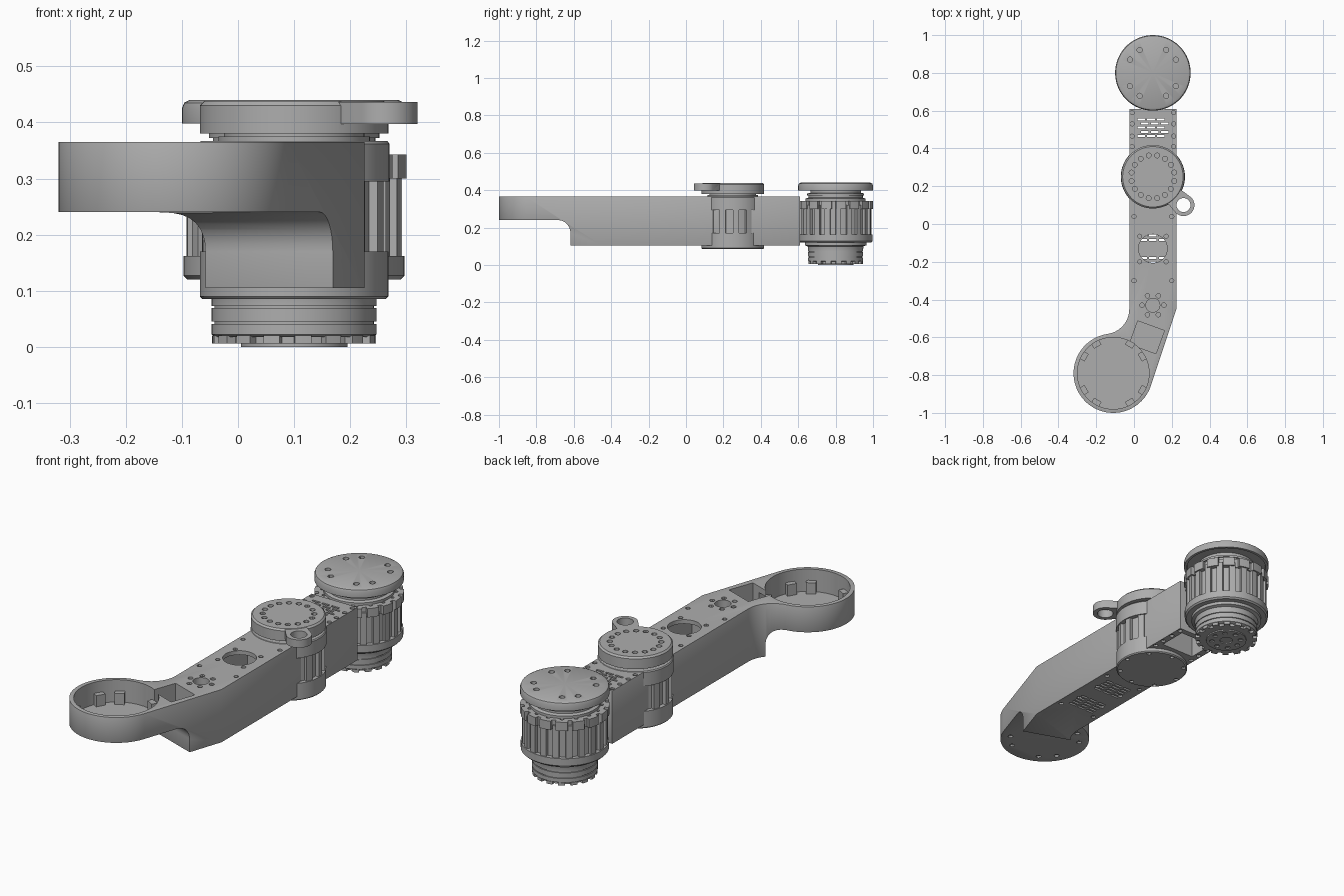
import bpy, bmesh
from math import sin, cos, pi, radians
from mathutils import Matrix, Vector

cube = bpy.data.objects.get("Cube")
if cube:
    bpy.data.objects.remove(cube, do_unlink=True)

grey = bpy.data.materials.new("machined_grey")
grey.use_nodes = True
tone = (0.42, 0.42, 0.42, 1)
grey.diffuse_color = tone
grey.node_tree.nodes["Principled BSDF"].inputs["Base Color"].default_value = tone


def finish(bm, name):
    bmesh.ops.recalc_face_normals(bm, faces=bm.faces)
    me = bpy.data.meshes.new(name)
    bm.to_mesh(me)
    bm.free()
    ob = bpy.data.objects.new(name, me)
    me.materials.append(grey)
    bpy.context.collection.objects.link(ob)
    return ob


def add_prism(bm, points, z0, z1, matrix=Matrix()):
    """Extrude a 2D outline from z0 to z1."""
    lo = [bm.verts.new(matrix @ Vector((x, y, z0))) for x, y in points]
    hi = [bm.verts.new(matrix @ Vector((x, y, z1))) for x, y in points]
    bm.faces.new(lo)
    bm.faces.new(hi)
    for i in range(len(lo)):
        j = (i + 1) % len(lo)
        bm.faces.new((lo[i], lo[j], hi[j], hi[i]))


def arc(cx, cy, r, a0, a1, n):
    return [(cx + r * cos(radians(a0 + (a1 - a0) * i / n)),
             cy + r * sin(radians(a0 + (a1 - a0) * i / n))) for i in range(n + 1)]


def circle(cx, cy, r, n=16):
    return arc(cx, cy, r, 0, 360, n)[:-1]


def rect(cx, cy, w, d, angle=0):
    m = Matrix.Rotation(radians(angle), 2)
    pts = [m @ Vector((sx * w / 2, sy * d / 2)) for sx, sy in ((-1, -1), (1, -1), (1, 1), (-1, 1))]
    return [(cx + p.x, cy + p.y) for p in pts]


def ring(cx, cy, r, angles):
    return [(cx + r * cos(radians(a)), cy + r * sin(radians(a))) for a in angles]


def gear(cx, cy, r_out, r_in, n, duty):
    pts = []
    for i in range(n):
        for r, f in ((r_in, 0), (r_out, 0.02), (r_out, duty / 2), (r_out, duty), (r_in, duty + 0.02), (r_in, 0.5 + duty / 2)):
            a = 2 * pi * (i + f) / n
            pts.append((cx + r * cos(a), cy + r * sin(a)))
    return pts


def prisms(name, outlines, z0, z1, matrix=Matrix()):
    bm = bmesh.new()
    for o in outlines:
        add_prism(bm, o, z0, z1, matrix)
    return finish(bm, name)


def lathe(name, cx, cy, profile, n=64):
    """Revolve (radius, height) points; the first and last lie on the axis."""
    bm = bmesh.new()
    vs = [bm.verts.new((r, 0, z)) for r, z in profile]
    es = [bm.edges.new(p) for p in zip(vs, vs[1:])]
    bmesh.ops.spin(bm, geom=vs + es, axis=(0, 0, 1), cent=(0, 0, 0), angle=2 * pi, steps=n, use_duplicate=False)
    bmesh.ops.remove_doubles(bm, verts=bm.verts, dist=1e-5)
    bmesh.ops.translate(bm, verts=bm.verts, vec=(cx, cy, 0))
    return finish(bm, name)


def apply(ob, mod):
    bpy.context.view_layer.objects.active = ob
    bpy.ops.object.modifier_apply(modifier=mod.name)


def boolean(ob, other, op="DIFFERENCE"):
    mod = ob.modifiers.new("cut", "BOOLEAN")
    mod.operation, mod.object, mod.solver = op, other, "EXACT"
    apply(ob, mod)
    bpy.data.objects.remove(other, do_unlink=True)


def drill(ob, outlines, z0, z1):
    boolean(ob, prisms("cutter", outlines, z0, z1))


def holes(points, r, n=12):
    return [circle(x, y, r, n) for x, y in points]


BOLTS = (30, 60, 120, 150, 210, 240, 300, 330)
CUP, ELBOW, SHOULDER = (-0.11, -0.79), (0.1, 0.25), (0.1, 0.8)
TOP, BASE = 0.365, 0.105

# Arm: bent beam running into a round cup
outline = [(-0.025, 0.61), (0.225, 0.61), (0.225, -0.45)]
outline += arc(*CUP, 0.21, -18.5, -262, 56)
outline += arc(-0.158, -0.45, 0.133, -82, 0, 14)
arm = prisms("arm", [outline], BASE, TOP)

# Undercut below the cup with a rounded inner corner
side = [(0, 0), (0.7, 0), (0.7, 0.24)] + arc(0.07, 0.17, 0.07, 90, 180, 8)
frame = Matrix(((-0.335, 0.942, 0, 0.175), (-0.942, -0.335, 0, -0.62), (0, 0, 1, 0), (0, 0, 0, 1)))
boolean(arm, prisms("undercut", [side], -0.7, 0.7, frame @ Matrix.Rotation(pi / 2, 4, "X")))

bevel = arm.modifiers.new("bevel", "BEVEL")
bevel.width, bevel.segments, bevel.angle_limit = 0.007, 2, radians(40)
apply(arm, bevel)

# Cup cavity, cable recess and the notch between them
drill(arm, [circle(*CUP, 0.19, 64)], 0.255, 0.5)
drill(arm, [rect(0.068, -0.6, 0.15, 0.13, -20)], 0.27, 0.5)
drill(arm, [rect(0.03, -0.68, 0.07, 0.1, -20)], 0.27, 0.335)
# Hollow interior, round window and pattern of holes on top
drill(arm, [rect(0.1, -0.13, 0.21, 0.42)], 0.125, 0.345)
drill(arm, [circle(0.1, -0.13, 0.076, 40)], 0.3, 0.5)
drill(arm, [circle(0.1, -0.43, 0.037, 24)] + holes(ring(0.1, -0.43, 0.058, range(0, 360, 60)), 0.012), 0.3, 0.5)
screws = [(0.1 + s * x, y) for s in (-1, 1) for x, y in
          ((0.1, -0.3), (0.07, -0.2), (0.07, -0.065), (0.1, 0.04), (0.11, 0.41), (0.11, 0.465), (0.11, 0.53), (0.11, 0.59))]
drill(arm, holes(screws, 0.011), 0.35, 0.5)
drill(arm, holes(screws, 0.011), 0, 0.115)
# Open bay under the neck with slots through its lid
drill(arm, [rect(0.1, 0.51, 0.18, 0.14)], 0, 0.345)
drill(arm, [rect(0.1 + i * 0.052 + (j % 2 - 0.5) * 0.02, 0.51 + j * 0.022, 0.04, 0.011)
            for i in (-1, 0, 1) for j in range(-2, 3)], 0.3, 0.5)
# Two vent grids in the underside
drill(arm, [rect(0.1 + i * 0.052, c + j * 0.022, 0.04, 0.011)
            for c in (-0.04, -0.225) for i in (-1, 0, 1) for j in range(-2, 3)], 0, 0.2)
# Bolt holes under the cup
drill(arm, holes(ring(*CUP, 0.165, BOLTS), 0.012), 0, 0.25)

# Bolt bosses inside the cup
bosses = prisms("cup_bosses", [rect(x, y, 0.03, 0.045, a) for a, (x, y) in
                               zip(BOLTS, ring(*CUP, 0.178, BOLTS))], 0.25, 0.31)

# Elbow motor: flange, ribbed housing, collar and cap
elbow_flange = lathe("elbow_flange", *ELBOW, [(0, 0.085), (0.163, 0.085), (0.168, 0.09), (0.168, 0.17), (0, 0.17)])
drill(elbow_flange, holes(ring(*ELBOW, 0.15, range(0, 360, 45)), 0.01), 0, 0.095)
prisms("elbow_ribs", [gear(*ELBOW, 0.164, 0.148, 14, 0.45)], 0.165, 0.3)
lathe("elbow_collar", *ELBOW, [(0, 0.295), (0.17, 0.295), (0.17, 0.362), (0.166, 0.367), (0.135, 0.367),
                               (0.135, 0.375), (0.125, 0.375), (0.125, 0.39), (0, 0.39)])
elbow_cap = lathe("elbow_cap", *ELBOW, [(0, 0.38), (0.168, 0.38), (0.168, 0.43), (0.16, 0.438), (0, 0.438)])
ear = [(0.17, 0.12)] + arc(0.262, 0.1, 0.058, 225, 405, 24) + [(0.25, 0.18), (0.18, 0.2)]
boolean(elbow_cap, prisms("ear", [ear], 0.397, 0.436), "UNION")
drill(elbow_cap, [circle(0.262, 0.1, 0.037, 32)], 0.3, 0.5)
drill(elbow_cap, holes(ring(*ELBOW, 0.115, [11.25 + 22.5 * i for i in range(16)]), 0.013), 0.425, 0.5)

# Shoulder motor: notched housing with ribs, neck and cap
lathe("shoulder_band", *SHOULDER, [(0, 0.12), (0.19, 0.12), (0.197, 0.127), (0.197, 0.162), (0, 0.162)])
prisms("shoulder_ribs", [gear(*SHOULDER, 0.192, 0.176, 20, 0.5)], 0.155, 0.32)
shoulder_crown = prisms("shoulder_crown", [gear(*SHOULDER, 0.2, 0.182, 16, 0.72)], 0.3, 0.343)
drill(shoulder_crown, holes(ring(*SHOULDER, 0.165, [22.5 * i + 8 for i in range(16)]), 0.009), 0.33, 0.5)
lathe("shoulder_neck", *SHOULDER, [(0, 0.34), (0.16, 0.34), (0.16, 0.355), (0.145, 0.36), (0.145, 0.372),
                                   (0.152, 0.372), (0.152, 0.382), (0.135, 0.386), (0.135, 0.41), (0, 0.41)])
shoulder_cap = lathe("shoulder_cap", *SHOULDER, [(0, 0.405), (0.185, 0.405), (0.187, 0.398), (0.2, 0.398),
                                                 (0.2, 0.425), (0.196, 0.435), (0.186, 0.44), (0, 0.44)])
drill(shoulder_cap, holes(ring(*SHOULDER, 0.14, BOLTS), 0.014), 0.425, 0.5)

# Output stage below the shoulder motor, with grooves and teeth
lathe("output_drum", *SHOULDER, [(0, 0.125), (0.165, 0.125), (0.165, 0.105), (0.15, 0.1), (0.147, 0.085), (0.147, 0.073),
                                 (0.142, 0.073), (0.142, 0.069), (0.147, 0.069), (0.147, 0.045), (0.142, 0.045),
                                 (0.142, 0.041), (0.147, 0.041), (0.147, 0.022), (0.14, 0.018), (0, 0.018)])
prisms("output_teeth", [gear(*SHOULDER, 0.146, 0.128, 16, 0.55)], 0.006, 0.02)
output_hub = lathe("output_hub", *SHOULDER, [(0, 0.015), (0.095, 0.015), (0.095, 0), (0, 0)])
drill(output_hub, [circle(*SHOULDER, 0.03, 24)] + holes(ring(*SHOULDER, 0.068, range(0, 360, 45)), 0.012), -0.1, 0.01)

# Smooth round surfaces while keeping edges crisp
for ob in bpy.context.scene.objects:
    ob.select_set(ob.type == "MESH")
bpy.context.view_layer.objects.active = arm
bpy.ops.object.shade_smooth_by_angle(angle=radians(30))
